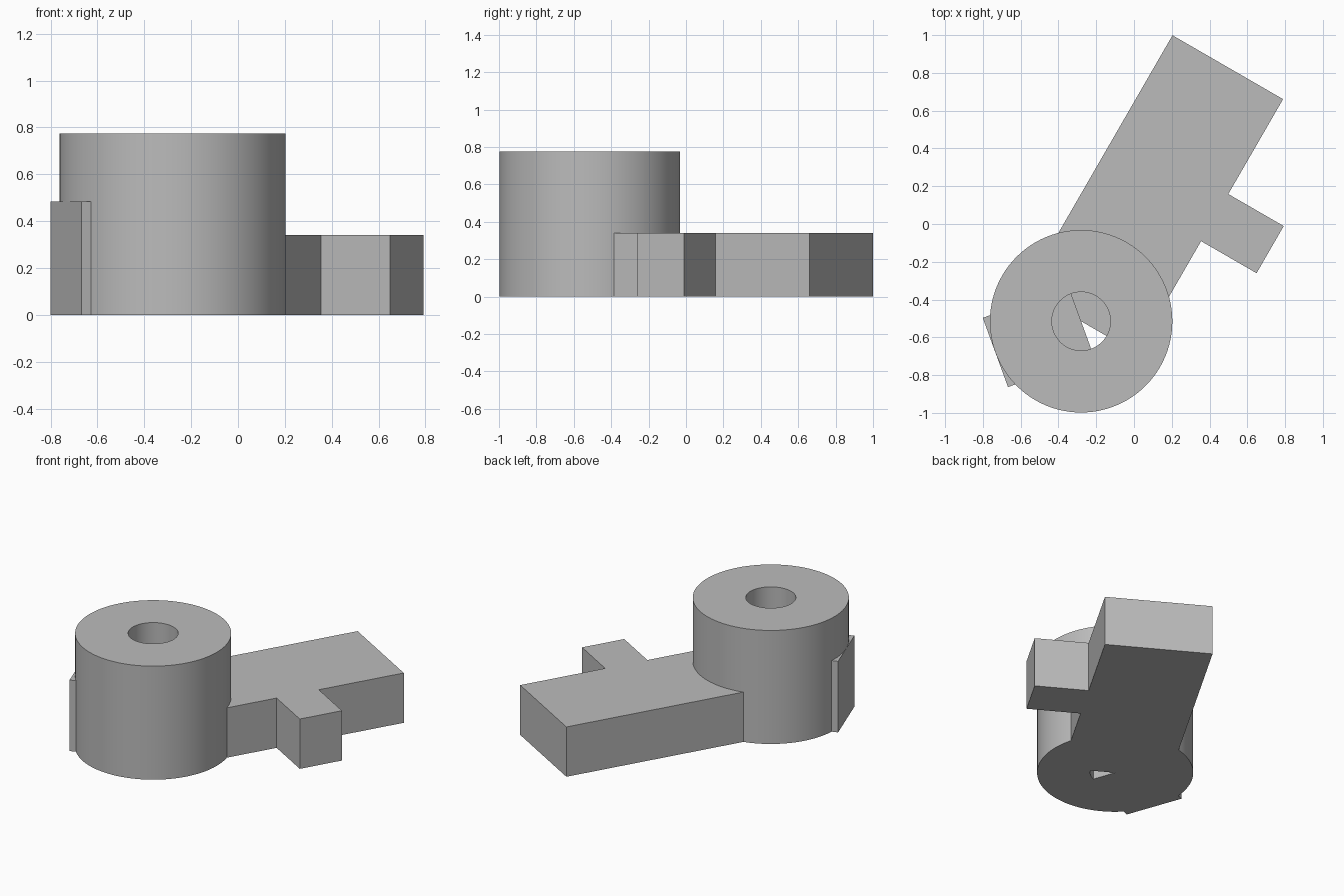
import bpy
import bmesh
import math
from mathutils import Matrix, Vector

cube = bpy.data.objects.get("Cube")
if cube:
    bpy.data.objects.remove(cube, do_unlink=True)

# One plain grey for every part
grey = bpy.data.materials.new("plain grey")
grey.use_nodes = True
colour = (0.5, 0.5, 0.5, 1)
grey.diffuse_color = colour
grey.node_tree.nodes["Principled BSDF"].inputs["Base Color"].default_value = colour

PIVOT = Vector((-0.28, -0.515, 0))   # axis of the hub
RADIUS = 0.483
HOLE = 0.155
HUB_HEIGHT = 0.775


def finish(name, bm, angle=0):
    """Turn a bmesh built around the hub axis into a placed object."""
    bmesh.ops.recalc_face_normals(bm, faces=bm.faces)
    mesh = bpy.data.meshes.new(name)
    bm.to_mesh(mesh)
    bm.free()
    mesh.materials.append(grey)
    obj = bpy.data.objects.new(name, mesh)
    bpy.context.collection.objects.link(obj)
    obj.matrix_world = Matrix.Translation(PIVOT) @ Matrix.Rotation(math.radians(angle), 4, "Z")
    return obj


def plate(name, outline, height, angle):
    """Extrude a flat outline upwards from the ground."""
    bm = bmesh.new()
    face = bm.faces.new([bm.verts.new((x, y, 0)) for x, y in outline])
    side = bmesh.ops.extrude_face_region(bm, geom=[face])
    verts = [g for g in side["geom"] if isinstance(g, bmesh.types.BMVert)]
    bmesh.ops.translate(bm, verts=verts, vec=(0, 0, height))
    return finish(name, bm, angle)


# Hub: a ring profile spun around its axis
bm = bmesh.new()
ring = [bm.verts.new((x, 0, z)) for x, z in
        ((HOLE, 0), (RADIUS, 0), (RADIUS, HUB_HEIGHT), (HOLE, HUB_HEIGHT))]
edges = [bm.edges.new((ring[i], ring[(i + 1) % 4])) for i in range(4)]
bmesh.ops.spin(bm, geom=ring + edges, cent=(0, 0, 0), axis=(0, 0, 1),
               angle=math.tau, steps=96)
bmesh.ops.remove_doubles(bm, verts=bm.verts, dist=0.0001)
hub = finish("hub", bm)
bpy.context.view_layer.objects.active = hub
hub.select_set(True)
bpy.ops.object.shade_smooth_by_angle(angle=math.radians(30))
hub.select_set(False)

# Arm: a bar from the hub axis outwards, with a square tooth on one side
HALF, LENGTH, TOOTH = 0.338, 1.553, 0.677
plate("arm_with_tooth",
      [(-HALF, 0), (HALF, 0), (HALF, 0.685), (TOOTH, 0.685),
       (TOOTH, 0.973), (HALF, 0.973), (HALF, LENGTH), (-HALF, LENGTH)],
      0.34, -30)

# Side key: a block from the hub axis out to the hub's rim
KEY = 0.195
plate("side_key", [(-RADIUS, -KEY), (0, -KEY), (0, KEY), (-RADIUS, KEY)], 0.485, 20)
